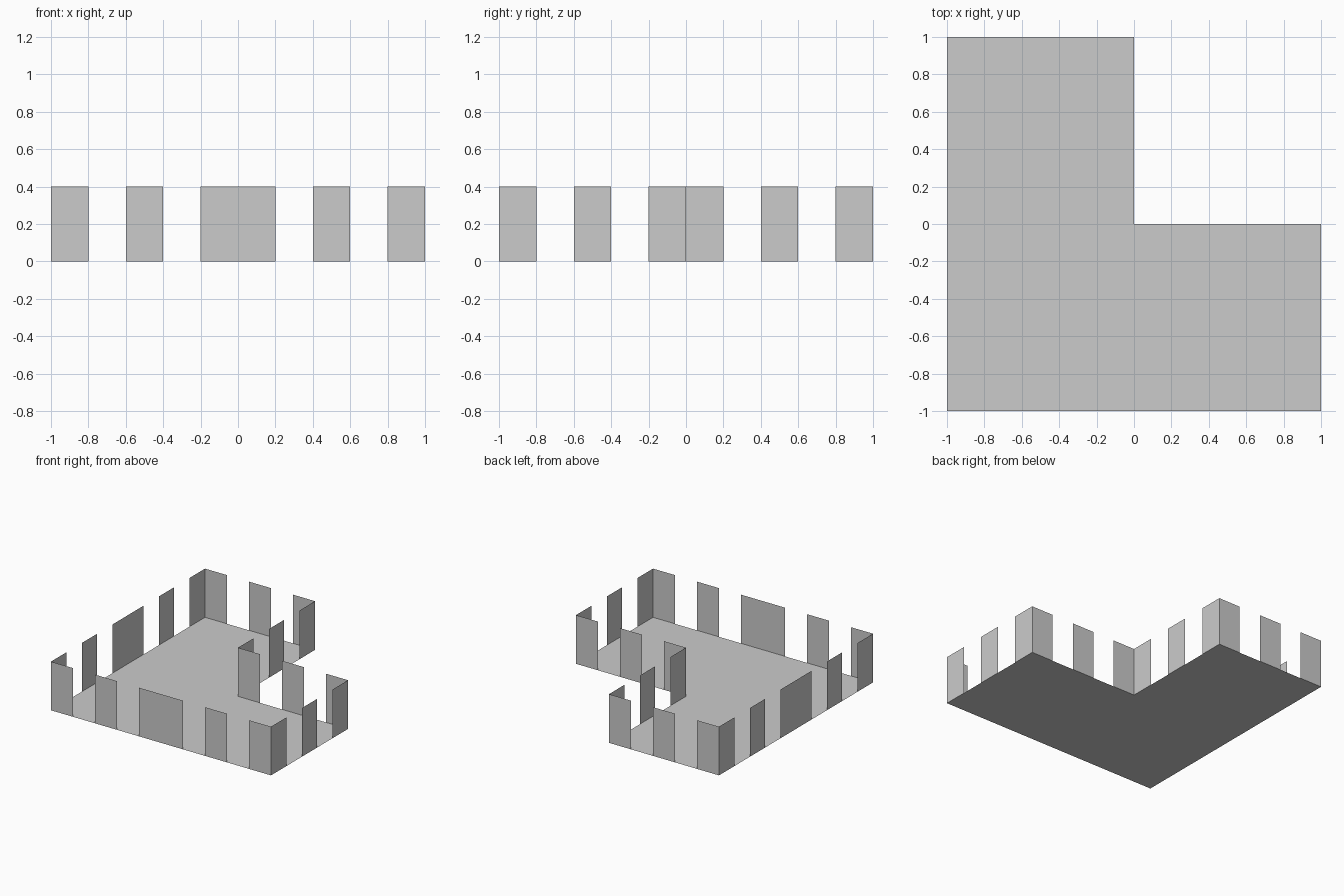
import bpy
from mathutils import Vector

if "Cube" in bpy.data.objects:
    bpy.data.objects.remove(bpy.data.objects["Cube"])

HEIGHT = 0.4
# L-shaped outline, counter-clockwise, one corner per unit of length
OUTLINE = [(-1, -1), (0, -1), (1, -1), (1, 0), (0, 0), (0, 1), (-1, 1), (-1, 0)]

grey = bpy.data.materials.new("plain grey")
grey.diffuse_color = (0.6, 0.6, 0.6, 1)
grey.use_nodes = True
grey.node_tree.nodes["Principled BSDF"].inputs["Base Color"].default_value = grey.diffuse_color


def add_mesh(name, verts, faces):
    mesh = bpy.data.meshes.new(name)
    mesh.from_pydata(verts, [], faces)
    mesh.materials.append(grey)
    bpy.context.collection.objects.link(bpy.data.objects.new(name, mesh))


# Flat floor sheet
add_mesh("floor", [(x, y, 0) for x, y in OUTLINE], [range(len(OUTLINE))])

# Thin upright panels, three along each unit of the outline with gaps between
verts, faces = [], []
for i, corner in enumerate(OUTLINE):
    a = Vector((*corner, 0))
    b = Vector((*OUTLINE[(i + 1) % len(OUTLINE)], 0))
    for start in (0.0, 0.4, 0.8):
        p, q = a.lerp(b, start), a.lerp(b, start + 0.2)
        up = Vector((0, 0, HEIGHT))
        n = len(verts)
        verts += [p, q, q + up, p + up]
        faces.append((n, n + 1, n + 2, n + 3))
add_mesh("wall_panels", verts, faces)
